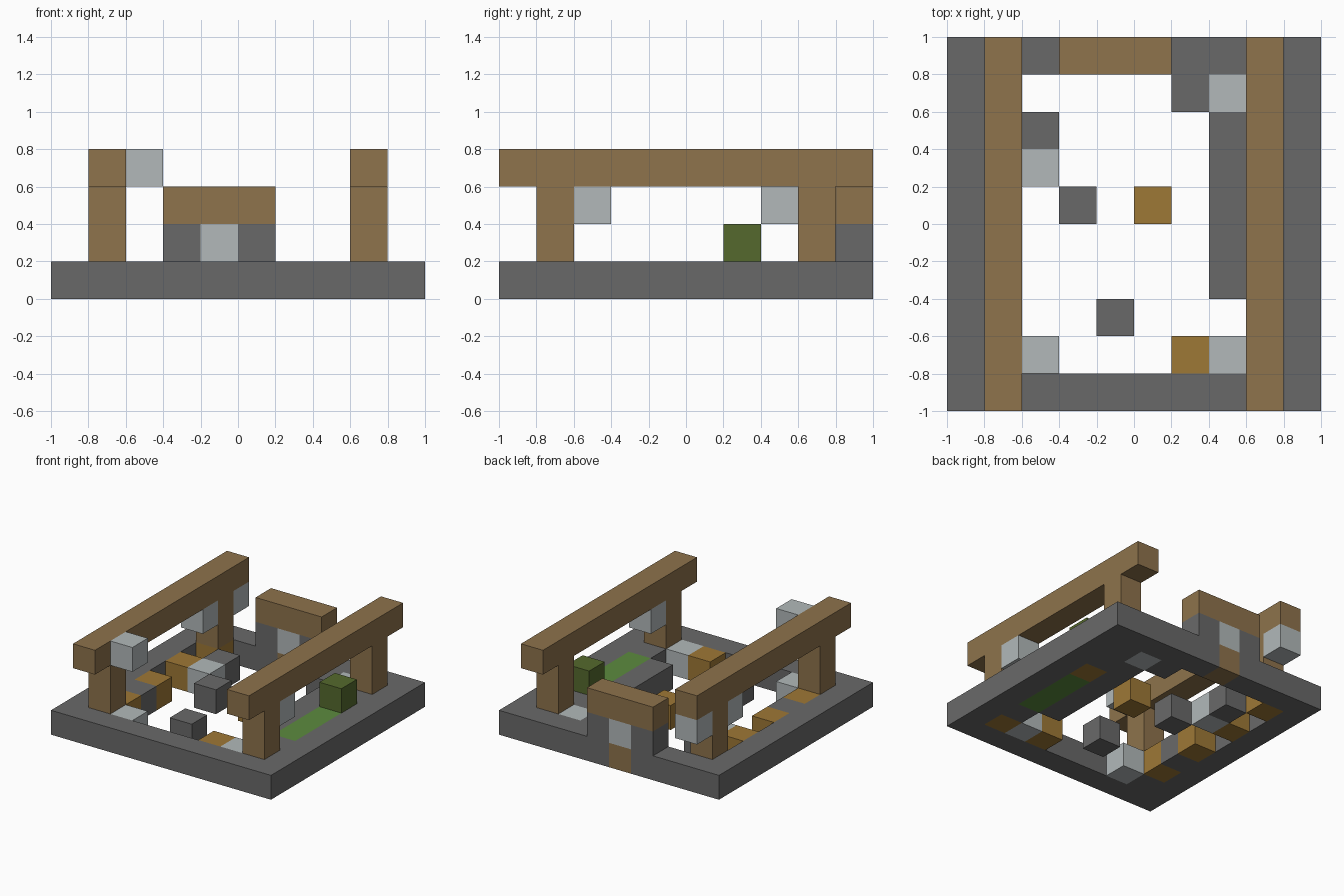
import bpy
import bmesh
from mathutils import Matrix, Vector

CELL = 0.2

old = bpy.data.objects.get("Cube")
if old:
    bpy.data.objects.remove(old, do_unlink=True)


def make_material(name, rgb):
    def linear(v):
        v /= 255
        return v / 12.92 if v <= 0.04045 else ((v + 0.055) / 1.055) ** 2.4
    colour = [linear(v) for v in rgb] + [1.0]
    mat = bpy.data.materials.new(name)
    mat.use_nodes = True
    mat.diffuse_color = colour
    mat.node_tree.nodes["Principled BSDF"].inputs["Base Color"].default_value = colour
    return mat


wood = make_material("wood", (142, 115, 76))
stone = make_material("dark_stone", (105, 105, 105))
pale = make_material("pale_stone", (178, 185, 186))
earth = make_material("ochre_earth", (158, 120, 54))
grass = make_material("grass", (92, 139, 62))
leaf = make_material("olive_bush", (85, 105, 45))


def blocks(name, mat, *boxes):
    """One object from boxes given as cell position (x, y, z) and optional size in cells."""
    bm = bmesh.new()
    for box in boxes:
        pos = Vector(box[:3])
        size = Vector(box[3:] or (1, 1, 1))
        centre = (pos + size / 2 - Vector((5, 5, 0))) * CELL
        scale = Matrix.Diagonal(size).to_4x4()
        bmesh.ops.create_cube(bm, size=CELL, matrix=Matrix.Translation(centre) @ scale)
    mesh = bpy.data.meshes.new(name)
    bm.to_mesh(mesh)
    bm.free()
    mesh.materials.append(mat)
    obj = bpy.data.objects.new(name, mesh)
    bpy.context.collection.objects.link(obj)


# Foundation ring
blocks("front_foundation", stone, (0, 0, 0, 10, 1, 1))
blocks("back_foundation", stone, (0, 9, 0, 4, 1, 1), (5, 9, 0, 5, 1, 1))
for side, x in (("right", 0), ("left", 9)):
    blocks(side + "_foundation", stone, (x, 1, 0, 1, 8, 1))

# Floor remains
blocks("left_floor", stone, (8, 2, 0), (8, 7, 0, 1, 2, 1), (7, 3, 0, 1, 5, 1), (6, 8, 0))
blocks("right_floor", stone, (1, 1, 0), (1, 3, 0), (2, 7, 0))
blocks("loose_floor_stones", stone, (3, 5, 0), (4, 2, 0))
blocks("pale_floor_stones", pale, (2, 1, 0), (2, 6, 0), (7, 1, 0), (7, 8, 0))
blocks("earth_patches", earth, (1, 2, 0), (1, 4, 0), (1, 6, 0), (1, 8, 0),
       (5, 5, 0), (6, 1, 0), (8, 1, 0), (8, 6, 0))

# Grass strip and bush
blocks("grass_strip", grass, (8, 3, 0, 1, 3, 1))
blocks("bush", leaf, (8, 6, 1))

# Posts and long roof beams
for side, x in (("right", 1), ("left", 8)):
    blocks(side + "_beam", wood, (x, 0, 3, 1, 10, 1))
    for end, y in (("front", 1), ("back", 8)):
        blocks(f"{end}_{side}_post", wood, (x, y, 1, 1, 1, 2))

# Pale stones left around the posts
blocks("upper_pale_stones", pale, (1, 7, 2), (1, 9, 2), (8, 2, 2), (2, 1, 3))

# Back wall piece
blocks("back_wall_sill", wood, (4, 9, 0))
blocks("back_wall_stones", stone, (3, 9, 1), (5, 9, 1))
blocks("back_wall_pale_stone", pale, (4, 9, 1))
blocks("back_wall_lintel", wood, (3, 9, 2, 3, 1, 1))
